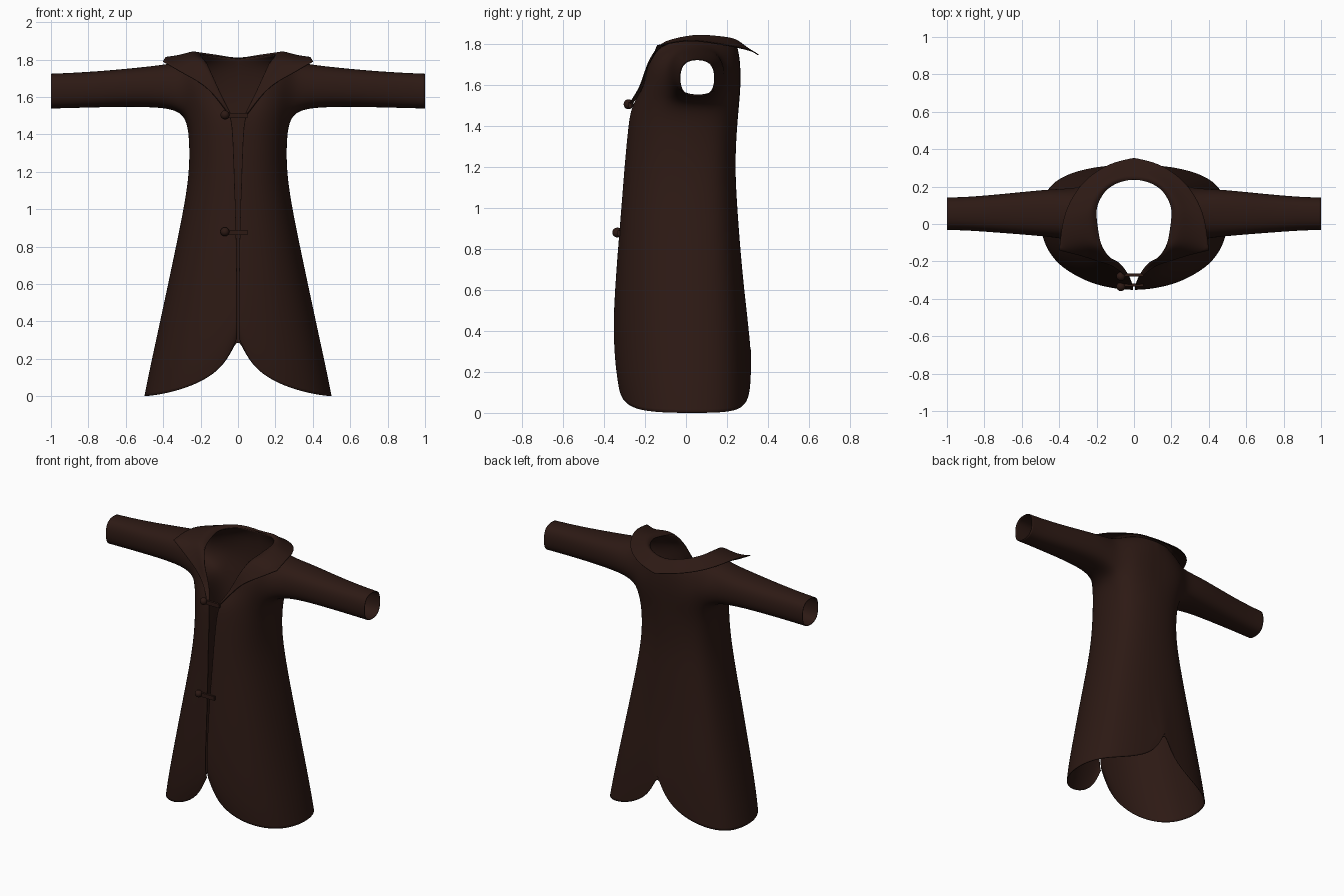
import bpy, bmesh, math
from mathutils import Vector

if "Cube" in bpy.data.objects:
    bpy.data.objects.remove(bpy.data.objects["Cube"])

mat = bpy.data.materials.new("dark_brown_cloth")
mat.diffuse_color = (0.026, 0.010, 0.007, 1)
mat.use_nodes = True
mat.node_tree.nodes["Principled BSDF"].inputs["Base Color"].default_value = mat.diffuse_color


def cloth(name, verts, faces, corners=()):
    """Half mesh -> mirrored, smoothed thin cloth; corners stay pointed."""
    bm = bmesh.new()
    crease = bm.verts.layers.float.new("crease_vert")
    bv = [bm.verts.new(v) for v in verts]
    for c in corners:
        bv[c][crease] = 1.0
    for f in faces:
        bm.faces.new([bv[i] for i in f])
    bmesh.ops.delete(bm, geom=[v for v in bm.verts if not v.link_faces], context='VERTS')
    bmesh.ops.recalc_face_normals(bm, faces=bm.faces)
    me = bpy.data.meshes.new(name)
    bm.to_mesh(me)
    bm.free()
    ob = bpy.data.objects.new(name, me)
    bpy.context.collection.objects.link(ob)
    me.materials.append(mat)
    me.polygons.foreach_set("use_smooth", [True] * len(me.polygons))
    ob.modifiers.new("mirror", 'MIRROR').merge_threshold = 0.002
    sub = ob.modifiers.new("smooth", 'SUBSURF')
    sub.levels = sub.render_levels = 3
    thick = ob.modifiers.new("thickness", 'SOLIDIFY')
    thick.thickness, thick.offset = 0.005, 0
    return ob


# Coat skirt and waist: z, half width, front y, back y, hem rise
RINGS = [(0, .508, -.335, .315, .31), (.13, .482, -.35, .312, .23), (.4, .422, -.35, .297, .08),
         (.7, .357, -.337, .27, 0), (1.0, .293, -.312, .247, 0),
         (1.2, .262, -.297, .236, 0), (1.38, .262, -.28, .245, 0)]
STEPS = [0, .25, 1, 2, 3, 4, 5, 6, 7, 7.75, 8]
N = len(STEPS)
MID = .03
rows = []
for z, w, yf, yb, rise in RINGS:
    row = []
    for j in STEPS:
        t = j * math.pi / 8
        s = max(math.sin(t), 0) ** .8 if 0 < j < 8 else 0
        c = abs(math.cos(t)) if j != 4 else 0
        x = max(w * s, (.006 + .034 * max(0, z - .8)) if j == 0 else 0)
        # slightly pointed front, fuller back
        y = MID + (yf - MID) * c ** .9 if j < 4 else MID + (yb - MID) * c ** .68
        row.append((x, y, z + rise * (1 - s ** .5) ** 1.5))
    rows.append(row)

# Chest, armhole level, shoulder and neckline (front opening to back centre)
CHEST = [(.035, -.265, 1.5), (.13, -.24, 1.5), (.21, -.18, 1.5), (.265, -.08, 1.515), (.285, .05, 1.525),
         (.265, .165, 1.515), (.2, .23, 1.5), (.1, .253, 1.5), (0, .256, 1.5)]
ARM = [(.08, -.2, 1.585), (.15, -.197, 1.61), (.225, -.165, 1.62), (.3, -.105, 1.64), (.3, .05, 1.64),
       (.3, .2, 1.64), (.2, .25, 1.62), (.1, .264, 1.62), (0, .266, 1.62)]
SHOULDER = [(.13, -.19, 1.695), (.19, -.172, 1.71), (.25, -.135, 1.73), (.31, -.055, 1.765),
            (.32, .05, 1.79), (.31, .145, 1.77), (.2, .225, 1.76), (.1, .255, 1.75), (0, .26, 1.74)]
NECK = [(.17, -.128, 1.785), (.187, -.08, 1.8), (.2, -.03, 1.812), (.205, .01, 1.82), (.205, .05, 1.825),
        (.2, .1, 1.825), (.16, .18, 1.82), (.09, .225, 1.812), (0, .243, 1.803)]


def between(p, q):
    return tuple(Vector(p).lerp(Vector(q), .33))


for r in (CHEST, ARM, SHOULDER, NECK):
    rows.append([r[0], between(r[0], r[1])] + r[1:8] + [between(r[8], r[7]), r[8]])
verts = [p for r in rows for p in r]
a = len(RINGS)
faces = []
for i in range(len(rows) - 1):
    for j in range(N - 1):
        if not (i in (a, a + 1) and j in (4, 5)):   # leave the armhole open
            k = i * N + j
            faces.append((k, k + 1, k + N + 1, k + N))

# Sleeve, grown from the armhole loop: x, centre y, radius y, centre z, radius z
loop = [(a + r) * N + c for r, c in
        ((0, 5), (0, 6), (1, 6), (2, 6), (2, 5), (2, 4), (1, 4), (0, 4))]
for x, cy, ry, cz, rz in [(.42, .06, .135, 1.658, .114), (.7, .056, .108, 1.643, .1),
                          (.9, .055, .091, 1.634, .097), (1.0, .055, .09, 1.631, .096)]:
    ring = []
    for k in range(8):
        t = k * math.pi / 4
        f = 1.16 if k % 2 else 1.0
        ring.append(len(verts))
        verts.append((x, cy + ry * f * math.sin(t), cz - rz * f * math.cos(t)))
    for k in range(8):
        n = (k + 1) % 8
        faces.append((loop[k], ring[k], ring[n], loop[n]))
    loop = ring
cloth("coat_body", verts, faces, corners=(0, N - 1))

# Turned-down collar with lapels: neckline edge out to a free pointed edge
inner = [CHEST[0], ARM[0], SHOULDER[0]] + [NECK[i] for i in (0, 1, 4, 5, 6, 7, 8)]
OUTER = [(.045, -.275, 1.5), (.11, -.215, 1.59), (.185, -.198, 1.67), (.285, -.165, 1.72),
         (.40, -.14, 1.79), (.385, 0, 1.818), (.355, .1, 1.808), (.28, .225, 1.787),
         (.14, .325, 1.765), (0, .352, 1.745)]
cv = []
for k, (p, q) in enumerate(zip(inner, OUTER)):
    p, q = Vector(p), Vector(q)
    lift = min(1, k / 4) * (.4 if k == 9 else 1)
    for f, up in ((0, 0), (.18, .026), (.55, .006), (1, 0)):
        cv.append(p.lerp(q, f) + Vector((0, -.006 * (1 - lift) * (f > 0) * (k < 5), up * lift)))
cf = [(k * 4 + m, k * 4 + m + 1, k * 4 + m + 5, k * 4 + m + 4)
      for k in range(len(inner) - 1) for m in range(3)]
cloth("collar", cv, cf, corners=(4 * 4 + 3, 9 * 4 + 3))

# Toggle fastenings: strap across the opening and a round button
for n, (z, y) in enumerate(((1.5, -.272), (.875, -.327))):
    bpy.ops.mesh.primitive_cube_add(size=1, location=(-.015, y, z))
    strap = bpy.context.object
    strap.name = f"strap_{n + 1}"
    strap.scale = (.13, .016, .028)
    bev = strap.modifiers.new("round", 'BEVEL')
    bev.width, bev.segments = .004, 2
    bpy.ops.mesh.primitive_uv_sphere_add(segments=16, ring_count=10, radius=.024,
                                         location=(-.07, y - .008, z + .004))
    button = bpy.context.object
    button.name = f"button_{n + 1}"
    bpy.ops.object.shade_smooth()
    for ob in (strap, button):
        ob.data.materials.append(mat)
